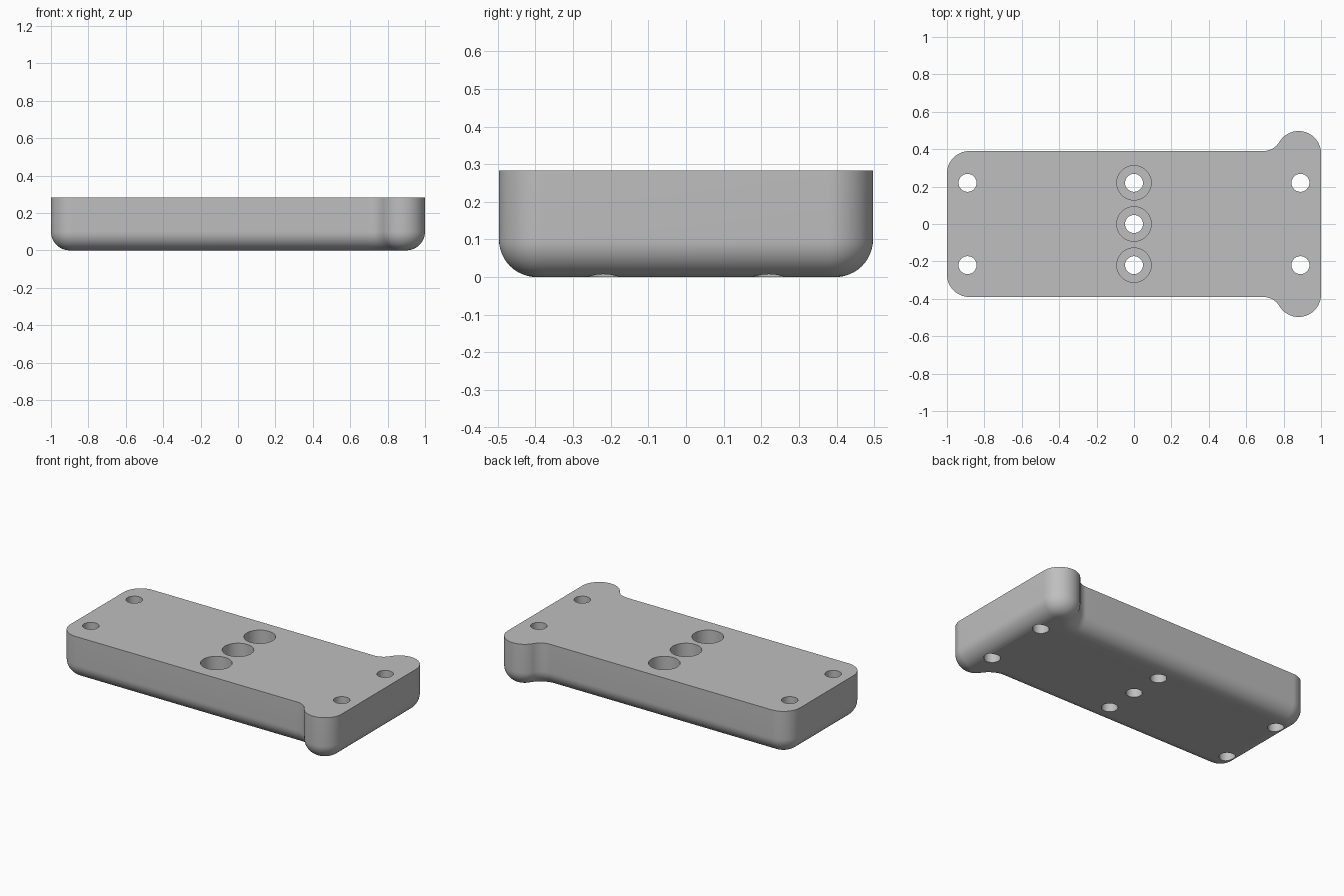
import bpy, bmesh
from math import sin, cos, pi, radians, atan2, sqrt

cube = bpy.data.objects.get("Cube")
if cube:
    bpy.data.objects.remove(cube, do_unlink=True)

HEIGHT, EDGE = 0.283, 0.10            # plate height, rounding of lower edge
BODY_Y, EAR_Y = 0.39, 0.497           # half widths of body and ears
CORNER, FILLET = 0.12, 0.10           # corner radius, concave ear fillet

grey = bpy.data.materials.new("plain grey")
grey.use_nodes = True
colour = (0.52, 0.52, 0.52, 1)
grey.diffuse_color = colour
grey.node_tree.nodes["Principled BSDF"].inputs["Base Color"].default_value = colour


def arc(cx, cy, r, start, end, n=20):
    angles = [start + (end - start) * i / n for i in range(n + 1)]
    return [(cx + r * cos(a), cy + r * sin(a)) for a in angles]


def outline(inset):
    """Plate outline, moved inwards by the inset."""
    ex, ey = 1 - CORNER, EAR_Y - CORNER
    fy = BODY_Y + FILLET
    fx = ex - sqrt((CORNER + FILLET) ** 2 - (fy - ey) ** 2)
    a = atan2(fy - ey, fx - ex)
    half = arc(ex, ey, CORNER - inset, 0, a, 28)
    half += arc(fx, fy, FILLET + inset, a + pi, 1.5 * pi)[1:]
    half += arc(CORNER - 1, BODY_Y - CORNER, CORNER - inset, pi / 2, pi)
    return half + [(x, -y) for x, y in reversed(half)]


def loft(bm, rings):
    """Skin closed rings of points from bottom to top and cap both ends."""
    rows = [[bm.verts.new(p) for p in ring] for ring in rings]
    n = len(rows[0])
    for low, high in zip(rows, rows[1:]):
        for i in range(n):
            j = (i + 1) % n
            bm.faces.new((low[i], low[j], high[j], high[i]))
    bm.faces.new(rows[0][::-1])
    bm.faces.new(rows[-1])


def make_object(name, bm):
    bmesh.ops.recalc_face_normals(bm, faces=bm.faces)
    mesh = bpy.data.meshes.new(name)
    bm.to_mesh(mesh)
    bm.free()
    mesh.materials.append(grey)
    obj = bpy.data.objects.new(name, mesh)
    bpy.context.collection.objects.link(obj)
    return obj


# Plate with a rounded lower edge
levels = []
for i in range(13):
    t = pi / 2 * i / 12
    levels.append((EDGE * (1 - sin(t)), EDGE * (1 - cos(t))))
levels.append((0, HEIGHT))
bm = bmesh.new()
loft(bm, [[(x, y, z) for x, y in outline(d)] for d, z in levels])
plate = make_object("mounting_plate", bm)

# Corner holes and a central row of counterbored holes
bm = bmesh.new()
plain = [(0.048, -0.1), (0.048, 0.4)]
stepped = [(0.048, -0.1), (0.048, 0.14), (0.092, 0.14), (0.092, 0.4)]
holes = [(x, y, plain) for x in (-0.89, 0.89) for y in (-0.22, 0.22)]
holes += [(0, y, stepped) for y in (-0.22, 0, 0.22)]
for x, y, profile in holes:
    loft(bm, [[(px, py, z) for px, py in arc(x, y, r, 0, 2 * pi, 48)[:-1]]
              for r, z in profile])
cutter = make_object("hole_cutter", bm)
cutter.hide_render = True

cut = plate.modifiers.new("holes", "BOOLEAN")
cut.operation, cut.solver, cut.object = "DIFFERENCE", "EXACT", cutter
bpy.context.view_layer.update()
graph = bpy.context.evaluated_depsgraph_get()
drilled = bpy.data.meshes.new_from_object(plate.evaluated_get(graph))
plate.modifiers.clear()
plate.data = drilled
bpy.data.objects.remove(cutter, do_unlink=True)

# Smooth rounded sides, crisp rims
bpy.ops.object.select_all(action="DESELECT")
plate.select_set(True)
bpy.context.view_layer.objects.active = plate
bpy.ops.object.shade_smooth_by_angle(angle=radians(30))
